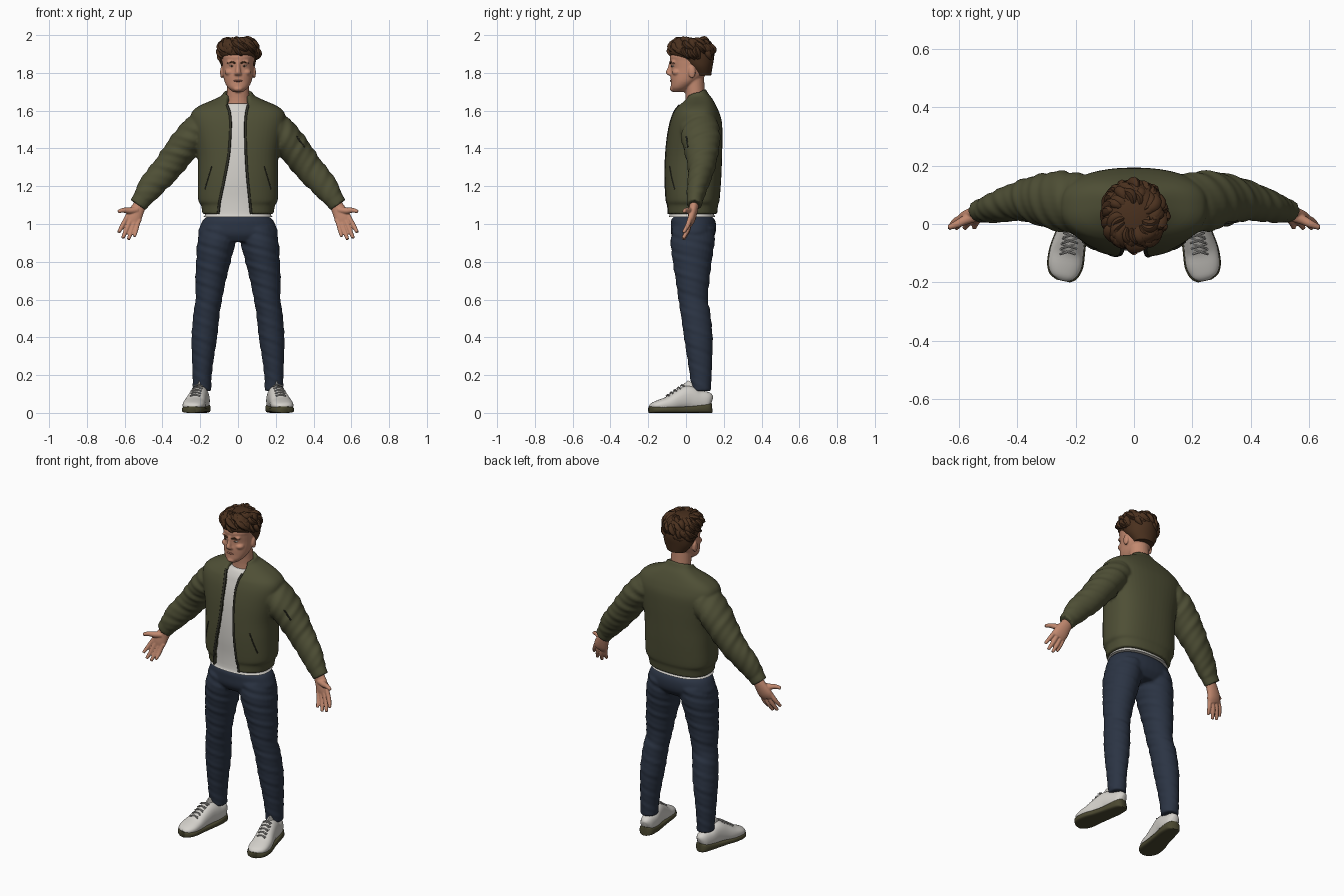
import bpy, bmesh, math, random
from mathutils import Vector, Matrix

random.seed(4)
if "Cube" in bpy.data.objects:
    bpy.data.objects.remove(bpy.data.objects["Cube"])
for o in bpy.context.selected_objects:
    o.select_set(False)


def material(name, *rgb):
    m = bpy.data.materials.new(name)
    m.use_nodes = True
    m.diffuse_color = (*rgb, 1)
    node = next(n for n in m.node_tree.nodes if n.type == 'BSDF_PRINCIPLED')
    node.inputs["Base Color"].default_value = (*rgb, 1)
    return m


OLIVE = material("olive cloth", .077, .078, .036)
DENIM = material("dark denim", .024, .034, .057)
WHITE = material("off white", .66, .64, .6)
SKIN = material("skin", .54, .25, .16)
HAIR = material("brown hair", .068, .03, .013)
SOLE = material("dark olive rubber", .07, .065, .03)
ZIP = material("dark zip", .03, .03, .02)
LIP = material("lip", .36, .14, .095)
LACE = material("grey lace", .42, .41, .39)


def spow(v, p):
    return math.copysign(abs(v) ** p, v)


def refine(rows, k):
    """Smooth spline through rows of numbers."""
    out, last = [], len(rows) - 1
    for i in range(last):
        quad = (rows[max(i - 1, 0)], rows[i], rows[i + 1], rows[min(i + 2, last)])
        for t in (j / k for j in range(k)):
            out.append([.5 * (2 * q + (r - p) * t + (2 * p - 5 * q + 4 * r - s) * t * t
                              + (3 * q - p - 3 * r + s) * t ** 3) for p, q, r, s in zip(*quad)])
    return out + [list(rows[-1])]


def skin(bm, loops):
    """Join closed loops of points into a capped surface."""
    rings = [[bm.verts.new(p) for p in loop] for loop in loops]
    for a, b in zip(rings, rings[1:]):
        for j in range(len(a)):
            bm.faces.new((a[j - 1], a[j], b[j], b[j - 1]))
    bm.faces.new(rings[0][::-1])
    bm.faces.new(rings[-1])


def tube(bm, rows, n=20, p=1, flat=False, fold=0, k=4, s=1):
    """Rows are x, y, z and two radii; flat keeps every section level."""
    rows = refine(rows, k)
    pts = [Vector((s * r[0], r[1], r[2])) for r in rows]
    d = pts[-1] - pts[0]
    ref = Vector((0, 0, 0))
    ref[min(range(3), key=lambda i: abs(d[i]))] = 1
    loops = []
    for i, (c, r) in enumerate(zip(pts, rows)):
        u, v = Vector((1, 0, 0)), Vector((0, 1, 0))
        if not flat:
            t = (pts[min(i + 1, len(pts) - 1)] - pts[max(i - 1, 0)]).normalized()
            v = t.cross(ref).normalized()
            u = v.cross(t)
        loop = []
        for a in (math.tau * j / n for j in range(n)):
            w = 1 + fold * math.sin(120 * c.z + 3 * a) * math.sin(33 * c.z + a)
            loop.append(c + u * (r[3] * w * spow(math.cos(a), p)) + v * (r[4] * w * spow(math.sin(a), p)))
        loops.append(loop)
    skin(bm, loops)


def blob(bm, loc, size):
    bmesh.ops.create_uvsphere(bm, u_segments=20, v_segments=12, radius=1,
                              matrix=Matrix.Translation(loc) @ Matrix.Diagonal((*size, 1)))


def finish(bm, name, mat, voxel=0, smooth=3):
    """Turn the mesh into an object; voxel blends overlapping parts."""
    bmesh.ops.recalc_face_normals(bm, faces=bm.faces)
    me = bpy.data.meshes.new(name)
    bm.to_mesh(me)
    me.materials.append(mat)
    ob = bpy.data.objects.new(name, me)
    bpy.context.collection.objects.link(ob)
    bpy.context.view_layer.objects.active = ob
    ob.select_set(True)
    bpy.ops.object.shade_smooth_by_angle(angle=math.radians(50))
    ob.select_set(False)
    if voxel:
        m = ob.modifiers.new("blend", 'REMESH')
        m.mode, m.voxel_size, m.use_smooth_shade = 'VOXEL', voxel, True
        ob.modifiers.new("soften", 'SMOOTH').iterations = smooth


# Jacket body: height, front, back, half width, opening on each side
body = refine([(1.053, -.1, .165, .188, .07, .105), (1.1, -.102, .17, .196, .065, .1),
               (1.13, -.109, .178, .211, .062, .095), (1.25, -.114, .187, .212, .05, .07),
               (1.36, -.11, .191, .214, .043, .05), (1.46, -.1, .193, .232, .04, .042),
               (1.54, -.084, .19, .25, .04, .04), (1.59, -.066, .176, .245, .045, .045),
               (1.63, -.045, .158, .205, .052, .055), (1.665, -.022, .138, .135, .058, .06),
               (1.69, -.008, .118, .09, .058, .06), (1.715, 0, .105, .075, .055, .058)], 4)
ROUND = .85


def body_point(row, a, inset=0):
    z, f, b, rx = row[:4]
    dip = max(0, z - 1.6) * .3 * (1 + math.cos(a)) / 2
    if inset and z > 1.5:
        dip += .015
    depth = spow(math.cos(a), ROUND if math.cos(a) > 0 else .7)
    return Vector(((rx - inset) * spow(math.sin(a), ROUND),
                   (f + b) / 2 - ((b - f) / 2 - inset) * depth, z - dip))


def angle_at(row, x):
    return math.asin(min(1, x / row[3]) ** (1 / ROUND))


bm = bmesh.new()
loops = []
for row in body:
    a0, a1 = angle_at(row, row[4]), math.tau - angle_at(row, row[5])
    steps = [a0 + (a1 - a0) * j / 47 for j in range(48)]
    loops.append([body_point(row, a) for a in steps] + [body_point(row, a, .022) for a in reversed(steps)])
skin(bm, loops)
for s in (1, -1):
    # sleeve and cuff
    tube(bm, [(.18, .07, 1.52, .1, .085), (.245, .078, 1.462, .104, .086), (.315, .083, 1.375, .088, .082),
              (.38, .08, 1.29, .07, .076), (.448, .064, 1.214, .057, .07),
              (.495, .05, 1.15, .047, .058), (.51, .047, 1.13, .04, .046)], 28, fold=.05, k=8, s=s)
    tube(bm, [(.488, .05, 1.16, .042, .05), (.51, .047, 1.128, .042, .051), (.53, .045, 1.1, .04, .047)], 24, s=s)
finish(bm, "jacket", OLIVE, .007, 2)

# Zip edges, slanted pocket openings and sleeve pocket
bm = bmesh.new()
for s, col in ((1, 4), (-1, 5)):
    edge = [body_point(r, s * angle_at(r, r[col])) + Vector((0, .004, 0)) for r in body if r[0] < 1.64]
    tube(bm, [(*p, .007, .007) for p in edge], 8, k=1)
    pocket = [body_point(r, s * angle_at(r, .18 - .3 * (r[0] - 1.17))) for r in body if 1.16 < r[0] < 1.31]
    tube(bm, [(*p, .003, .003) for p in pocket], 8, k=1)
tube(bm, [(.31, .002, 1.464, .004, .004), (.352, .01, 1.407, .004, .004)], 8)
finish(bm, "jacket_zips", ZIP)

# Shirt
bm = bmesh.new()
shirt = [(1.037, -.092, .156, .184), (1.055, -.086, .148, .173)]
shirt += [(r[0], r[1] + .025, r[2] - .03, r[3] - .03) for r in body[8:27:3]]
shirt += [(1.6, -.04, .13, .14), (1.63, -.024, .12, .085), (1.638, -.014, .115, .072)]
tube(bm, [(0, (f + b) / 2, z, rx, (b - f) / 2) for z, f, b, rx in shirt], 40, ROUND, True, k=3)
finish(bm, "shirt", WHITE)

# Jeans
bm = bmesh.new()
tube(bm, [(0, .036, 1.045, .15, .09), (0, .037, 1.025, .182, .114), (0, .04, .99, .2, .12),
          (0, .038, .945, .209, .116), (0, .035, .905, .15, .09)], 36, .9, True)
for s in (1, -1):
    tube(bm, [(.1, .04, .98, .095, .112), (.115, .035, .9, .101, .116), (.13, .033, .8, .091, .103),
              (.145, .035, .7, .081, .089), (.154, .038, .6, .07, .078), (.166, .05, .53, .07, .079),
              (.178, .065, .4, .068, .076), (.185, .072, .3, .059, .067), (.19, .078, .2, .051, .058),
              (.19, .082, .115, .048, .05)], 28, 1, True, .035, 8, s)
finish(bm, "jeans", DENIM, .008, 2)

# Shoes: upper, sole and laces
upper = [(.185, .132, .055, .03, .015), (.188, .115, .06, .05, .036), (.195, .06, .065, .056, .046),
         (.205, .01, .078, .066, .048), (.217, -.04, .066, .054, .052), (.229, -.09, .048, .041, .058),
         (.236, -.14, .04, .03, .058), (.24, -.175, .034, .021, .044), (.243, -.191, .03, .01, .02)]
for s, side in ((1, "left"), (-1, "right")):
    bm = bmesh.new()
    tube(bm, upper, 24, .85, s=s)
    tube(bm, [(.203, .03, .115, .02, .03), (.205, .005, .146, .008, .028), (.206, -.005, .158, .004, .02)], 16, s=s)
    finish(bm, side + "_shoe_upper", WHITE)
    bm = bmesh.new()
    tube(bm, [(x, y - .004 if y < 0 else y + .003, .017 + max(y, 0) * .07, .017 + max(y, 0) * .07, w + .004)
              for x, y, z, h, w in upper], 24, .5, s=s)
    finish(bm, side + "_shoe_sole", SOLE)
    bm = bmesh.new()
    for y in (-.02 - i * .019 for i in range(5)):
        x, top = .208 - y * .2, .156 + (y + .01) * .68
        for e in (-1, 1):
            tube(bm, [(x - .026, y - e * .008, top - .008, .004, .004), (x, y, top, .004, .004),
                      (x + .026, y + e * .008, top - .008, .004, .004)], 6, k=3, s=s)
    finish(bm, side + "_shoe_laces", LACE)
    # Hand: palm, four fingers and thumb
    bm = bmesh.new()
    tube(bm, [(.5, .045, 1.13, .026, .03), (.53, .04, 1.08, .024, .037), (.555, .03, 1.03, .021, .044),
              (.566, .022, 1.0, .013, .038)], 20, s=s)
    for x, z, tx, tz, r in ((.592, 1.028, .632, .955, .0125), (.572, 1.014, .61, .925, .013),
                            (.551, 1.004, .58, .918, .0125), (.53, 1.003, .548, .934, .0115)):
        tube(bm, [(x - .01, .026, z + .02, r, r), (x, .02, z, r, r),
                  ((x + tx) / 2, .008, (z + tz) / 2, r, r), (tx, -.014, tz, r * .7, r * .7)], 10, s=s)
    tube(bm, [(.535, .03, 1.075, .018, .02), (.575, .015, 1.07, .017, .017), (.605, 0, 1.073, .0135, .0135),
              (.635, -.012, 1.066, .009, .009)], 12, s=s)
    finish(bm, side + "_hand", SKIN, .004, 2)

# Head: skull, neck, nose, chin, brow, cheeks and ears
bm = bmesh.new()
skull = [(1.698, -.068, -.01, .025), (1.72, -.08, .02, .052), (1.75, -.08, .06, .07), (1.785, -.082, .1, .078),
         (1.825, -.079, .12, .082), (1.865, -.083, .125, .084), (1.9, -.08, .125, .083), (1.965, -.02, .07, .035)]
tube(bm, [(0, (f + b) / 2, z, rx, (b - f) / 2) for z, f, b, rx in skull], 32, .95, True)
tube(bm, [(0, .055, 1.6, .075, .06), (0, .05, 1.67, .06, .052), (0, .04, 1.79, .059, .055)], 24, 1, True)
tube(bm, [(0, -.076, 1.862, .011, .012), (0, -.083, 1.83, .011, .013), (0, -.089, 1.805, .015, .018),
          (0, -.085, 1.792, .02, .016), (0, -.078, 1.785, .013, .008)], 16, 1, True)
blob(bm, (0, -.068, 1.715), (.026, .018, .014))
for s in (1, -1):
    blob(bm, (s * .033, -.064, 1.858), (.028, .016, .009))
    blob(bm, (s * .043, -.048, 1.803), (.028, .026, .018))
    blob(bm, (s * .086, .032, 1.803), (.009, .019, .032))
finish(bm, "head", SKIN, .005, 3)

# Eyes, pupils, eyebrows and lips
eyes, dark, lips = bmesh.new(), bmesh.new(), bmesh.new()
for s in (1, -1):
    blob(eyes, (s * .033, -.066, 1.836), (.013, .012, .004))
    blob(dark, (s * .033, -.0755, 1.836), (.005, .004, .005))
    tube(dark, [(.014, -.082, 1.851, .004, .004), (.033, -.079, 1.857, .005, .005),
                (.056, -.062, 1.853, .003, .003)], 8, s=s)
blob(lips, (0, -.074, 1.758), (.024, .011, .0065))
finish(eyes, "eyes", WHITE)
finish(dark, "eyebrows_and_pupils", HAIR)
finish(lips, "lips", LIP)

# Hair: cap with swept locks
bm = bmesh.new()
tube(bm, [(0, .085, 1.785, .06, .048), (0, .07, 1.83, .087, .07), (0, .052, 1.87, .096, .095),
          (0, .03, 1.9, .1, .116), (0, .028, 1.94, .098, .11), (0, .03, 1.97, .075, .085),
          (0, .03, 1.985, .035, .04)], 28, 1, True)
for i in range(110):
    th, span, swirl = random.uniform(0, math.tau), random.uniform(.6, 1), random.uniform(.1, 1)
    low = math.radians(-8 - 22 * (1 - math.cos(th)) + random.uniform(-6, 6))
    start = low + span + (1.5 - low - span) * random.random() ** .6
    thick, puff, lock = random.uniform(.013, .021), random.uniform(.02, .12), []
    for t in (j / 5 for j in range(6)):
        e, h, lift = start - span * t, th + swirl * t * t, 1 + puff * math.sin(math.pi * t)
        c = math.cos(e) ** .5 * lift
        r = thick * math.sin(math.pi * (.15 + .81 * t)) + .001
        lock.append((.097 * c * math.sin(h), .028 - .106 * c * math.cos(h),
                     1.895 + .08 * lift * math.sin(e), r, r * .8))
    tube(bm, lock, 8, k=2)
finish(bm, "hair", HAIR)
